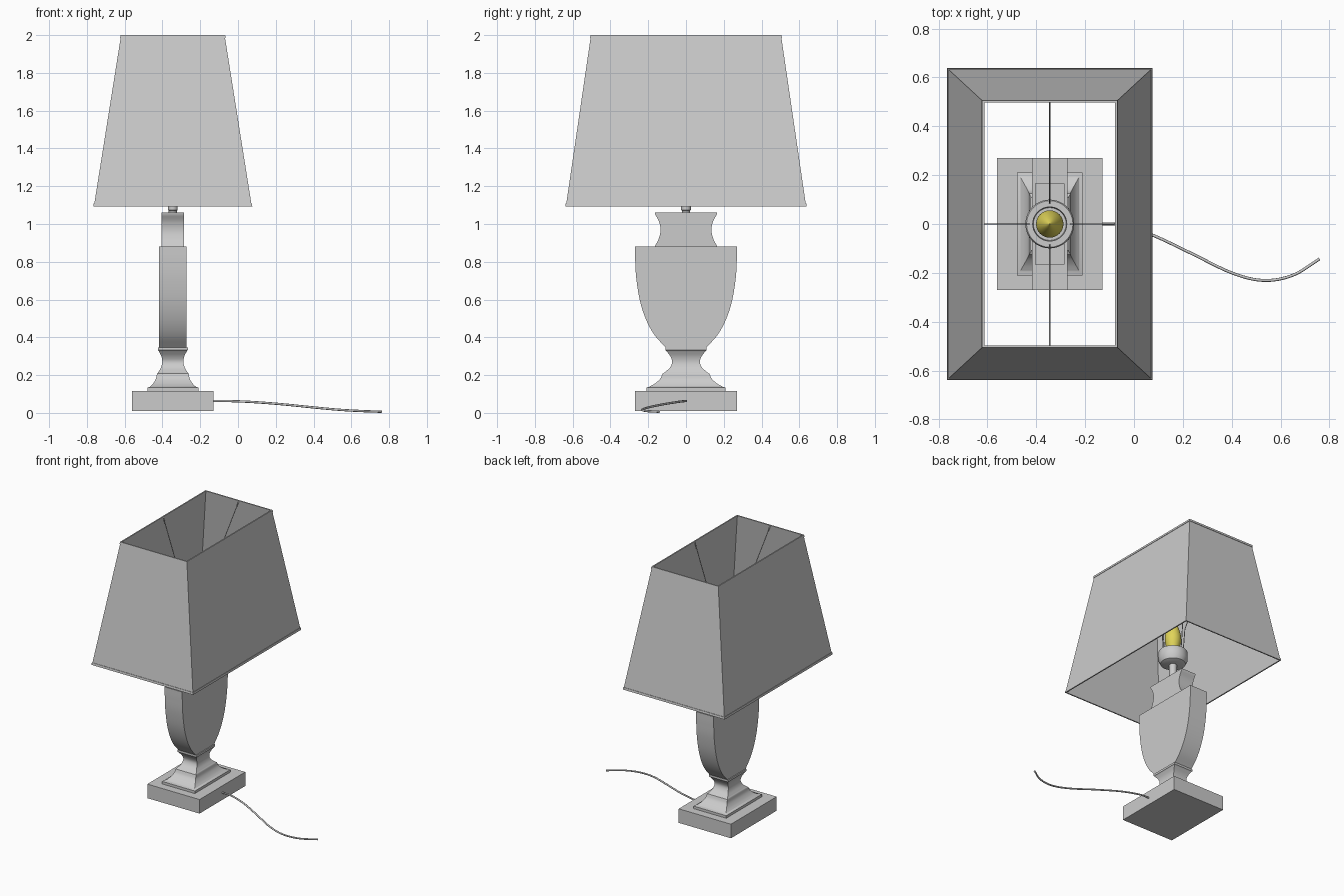
import bpy, bmesh, math
from mathutils import Vector

if "Cube" in bpy.data.objects:
    bpy.data.objects.remove(bpy.data.objects["Cube"])

CX = -0.345  # lamp axis


def make(name, bm, smooth=True):
    bmesh.ops.recalc_face_normals(bm, faces=bm.faces)
    me = bpy.data.meshes.new(name)
    bm.to_mesh(me)
    bm.free()
    ob = bpy.data.objects.new(name, me)
    bpy.context.collection.objects.link(ob)
    if smooth:
        bpy.ops.object.select_all(action='DESELECT')
        ob.select_set(True)
        bpy.context.view_layer.objects.active = ob
        bpy.ops.object.shade_smooth_by_angle(angle=math.radians(35))
    return ob


def spline(pts, n=5):
    """Catmull-Rom through the points."""
    p = [Vector(q) for q in pts]
    p = [2 * p[0] - p[1]] + p + [2 * p[-1] - p[-2]]
    out = []
    for a, b, c, d in zip(p, p[1:], p[2:], p[3:]):
        for i in range(n):
            t = i / n
            out.append(0.5 * (2 * b + (c - a) * t + (2 * a - 5 * b + 4 * c - d) * t * t
                              + (3 * b - a - 3 * c + d) * t ** 3))
    return out + [p[-2]]


def bridge(bm, rings, caps=True, closed=False):
    pairs = list(zip(rings, rings[1:])) + ([(rings[-1], rings[0])] if closed else [])
    for a, b in pairs:
        n = len(a)
        for i in range(n):
            j = (i + 1) % n
            bm.faces.new((a[i], a[j], b[j], b[i]))
    if caps and not closed:
        bm.faces.new(rings[0])
        bm.faces.new(rings[-1])


def rect_loft(name, levels, closed=False):
    """Stack of rectangles (half x, half y, z)."""
    bm = bmesh.new()
    rings = [[bm.verts.new((CX + sx * hx, sy * hy, z))
              for sx, sy in ((-1, -1), (1, -1), (1, 1), (-1, 1))] for hx, hy, z in levels]
    bridge(bm, rings, True, closed)
    return make(name, bm)


def silhouette(name, half, hx):
    """Mirrored (half y, z) outline extruded along x."""
    outline = [(y, z) for y, z in half] + [(-y, z) for y, z in reversed(half)]
    bm = bmesh.new()
    rings = [[bm.verts.new((CX + s * hx, y, z)) for y, z in outline] for s in (-1, 1)]
    bridge(bm, rings)
    return make(name, bm)


def lathe(name, prof, n=32):
    bm = bmesh.new()
    rings = [[bm.verts.new((CX + r * math.cos(2 * math.pi * i / n),
                            r * math.sin(2 * math.pi * i / n), z)) for i in range(n)]
             for r, z in prof]
    bridge(bm, rings)
    return make(name, bm)


def tube(name, pts, r, poly=False):
    cu = bpy.data.curves.new(name, 'CURVE')
    cu.dimensions = '3D'
    cu.bevel_depth = r
    cu.bevel_resolution = 2
    cu.use_fill_caps = True
    path = pts if poly else spline(pts, 8)
    sp = cu.splines.new('POLY')
    sp.points.add(len(path) - 1)
    for q, p in zip(sp.points, path):
        q.co = (*p, 1)
    ob = bpy.data.objects.new(name, cu)
    bpy.context.collection.objects.link(ob)
    return ob


# Plinth and moulded foot
rect_loft("base_plinth", [(0.216, 0.27, 0.01), (0.216, 0.27, 0.115)])
flare = [tuple(v) for v in spline([(0.122, 0.195, 0.138), (0.105, 0.165, 0.155),
                                   (0.09, 0.137, 0.18), (0.084, 0.124, 0.208)])]
waist = [tuple(v) for v in spline([(0.08, 0.116, 0.212), (0.063, 0.085, 0.24), (0.056, 0.073, 0.27),
                                   (0.061, 0.083, 0.3), (0.076, 0.106, 0.33)])]
rect_loft("foot", [(0.135, 0.21, 0.115), (0.135, 0.21, 0.134)] + flare + waist
          + [(0.079, 0.109, 0.332), (0.079, 0.109, 0.347)])

# Urn body and concave neck
silhouette("urn_body", spline([(0.108, 0.347), (0.165, 0.41), (0.21, 0.49), (0.243, 0.59),
                               (0.263, 0.71), (0.269, 0.81), (0.27, 0.88)]), 0.0725)
silhouette("urn_neck", [(0.165, 0.88)] + [tuple(v) for v in spline(
    [(0.163, 0.886), (0.145, 0.92), (0.135, 0.965), (0.142, 1.01), (0.163, 1.05)])]
    + [(0.165, 1.062)], 0.06)

# Stem, socket and bulb
lathe("stem", [(0.022, 1.06), (0.022, 1.07), (0.026, 1.075), (0.026, 1.19)], 24)
lathe("socket", [(0.06, 1.18), (0.085, 1.19), (0.1, 1.22), (0.1, 1.275), (0.095, 1.283),
                 (0.07, 1.283), (0.067, 1.25), (0.01, 1.25)])
bulb = lathe("bulb", [tuple(v) for v in spline(
    [(0.03, 1.25), (0.038, 1.3), (0.052, 1.35), (0.056, 1.39), (0.047, 1.44),
     (0.025, 1.5), (0.002, 1.54)], 3)])
mat = bpy.data.materials.new("bulb_yellow")
mat.diffuse_color = (0.75, 0.66, 0.1, 1)
mat.use_nodes = True
mat.node_tree.nodes["Principled BSDF"].inputs["Base Color"].default_value = mat.diffuse_color
bulb.data.materials.append(mat)

# Tapered shade with thin walls, plus top and bottom trim
B, T = (0.418, 0.636, 1.093), (0.274, 0.503, 2.0)


def wall(z, off):
    t = (z - B[2]) / (T[2] - B[2])
    return (B[0] + (T[0] - B[0]) * t + off, B[1] + (T[1] - B[1]) * t + off, z)


def band(name, z0, z1, outer, inner):
    rect_loft(name, [wall(z0, outer), wall(z1, outer), wall(z1, inner), wall(z0, inner)], True)


band("shade", B[2], T[2], 0, -0.004)
band("shade_trim_top", 1.984, 2.0, 0.003, -0.006)
band("shade_trim_bottom", 1.093, 1.109, 0.003, -0.006)

# Four wire supports from socket to shade rim
for i, (dx, dy, reach) in enumerate(((1, 0, 0.272), (-1, 0, 0.272), (0, 1, 0.5), (0, -1, 0.5))):
    tube(f"shade_wire_{i + 1}", [(CX + dx * r, dy * r, z) for r, z in
                                 ((0.085, 1.27), (0.105, 1.5), (reach, 1.99))], 0.003, True)

# Power cord
tube("power_cord", [(-0.15, 0, 0.063), (-0.06, -0.003, 0.063), (0.07, -0.043, 0.058),
                    (0.23, -0.118, 0.046), (0.4, -0.2, 0.029), (0.53, -0.231, 0.017),
                    (0.65, -0.21, 0.01), (0.76, -0.143, 0.006)], 0.006)
